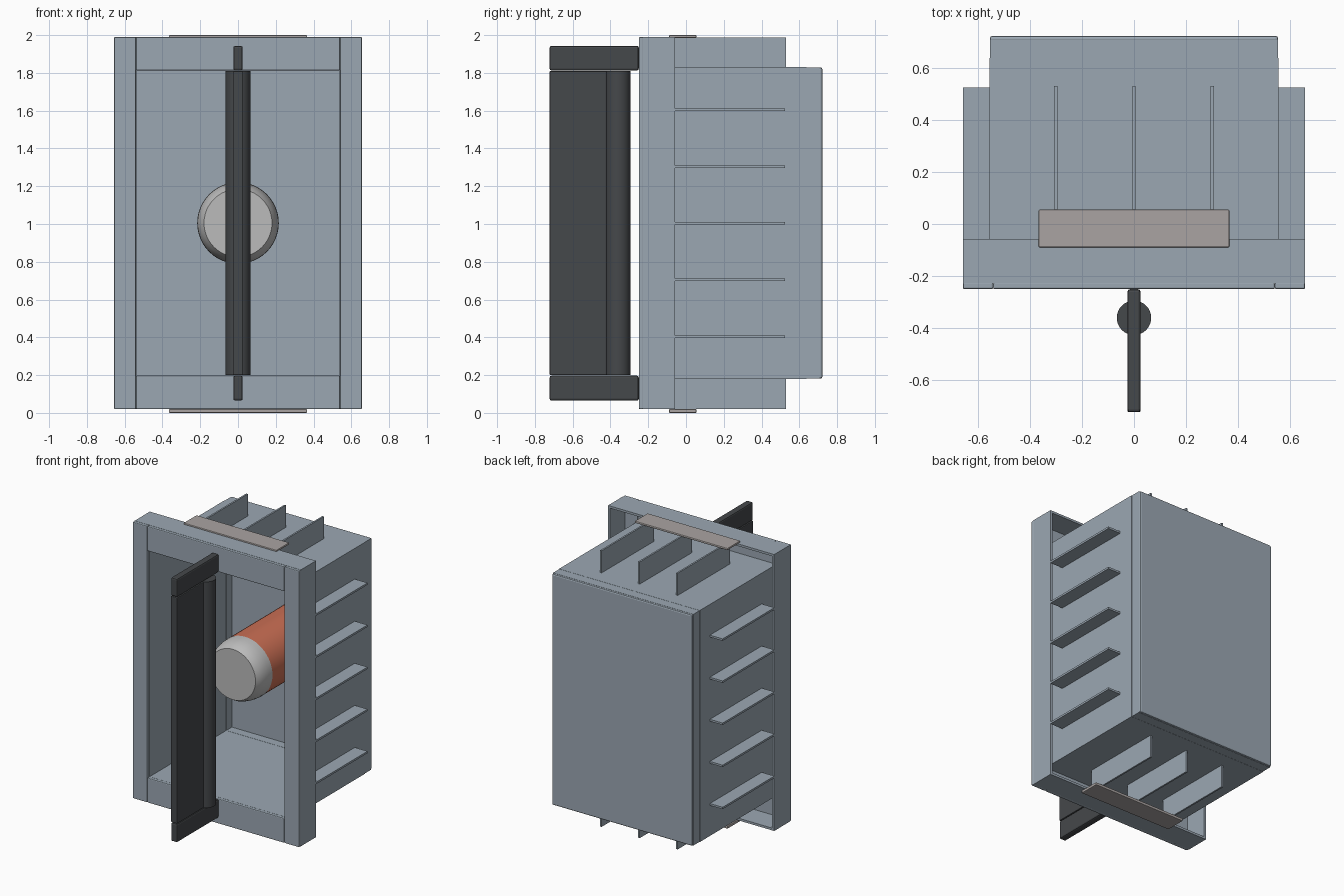
import bpy, math

if "Cube" in bpy.data.objects:
    bpy.data.objects.remove(bpy.data.objects["Cube"])


def material(name, color):
    m = bpy.data.materials.new(name)
    m.diffuse_color = (*color, 1)
    m.use_nodes = True
    m.node_tree.nodes["Principled BSDF"].inputs["Base Color"].default_value = m.diffuse_color
    return m


STEEL = material("blue_steel", (0.33, 0.39, 0.45))
DARK = material("dark_grey", (0.06, 0.065, 0.07))
PLATE = material("warm_grey", (0.4, 0.37, 0.36))
RED = material("coral_red", (0.6, 0.16, 0.09))
LIGHT = material("light_grey", (0.5, 0.5, 0.5))


def make(name, verts, faces, mat, bevel=0.0):
    me = bpy.data.meshes.new(name)
    me.from_pydata(verts, [], faces)
    me.materials.append(mat)
    ob = bpy.data.objects.new(name, me)
    bpy.context.collection.objects.link(ob)
    if bevel:
        b = ob.modifiers.new("bevel", "BEVEL")
        b.width, b.segments = bevel, 2
    return ob


def box(name, x, y, z, mat=STEEL, bevel=0.0):
    verts = [(i, j, k) for i in x for j in y for k in z]
    faces = [(0, 1, 3, 2), (4, 6, 7, 5), (0, 4, 5, 1),
             (2, 3, 7, 6), (0, 2, 6, 4), (1, 5, 7, 3)]
    return make(name, verts, faces, mat, bevel)


def tube(name, hx, z, y, t):
    """Rectangular sleeve along y with wall thickness t."""
    def ring(d, yy):
        return [(-hx + d, yy, z[0] + d), (hx - d, yy, z[0] + d),
                (hx - d, yy, z[1] - d), (-hx + d, yy, z[1] - d)]
    verts = ring(0, y[0]) + ring(0, y[1]) + ring(t, y[1]) + ring(t, y[0])
    faces = []
    for r in range(4):
        for i in range(4):
            j, n = (i + 1) % 4, (r + 1) % 4
            faces.append((r * 4 + i, n * 4 + i, n * 4 + j, r * 4 + j))
    return make(name, verts, faces, STEEL)


def lathe(name, profile, z, mat, n=48):
    """Revolve (radius, y) points around the y axis at height z, ends capped."""
    verts = [(r * math.cos(2 * math.pi * i / n), y, z + r * math.sin(2 * math.pi * i / n))
             for r, y in profile for i in range(n)]
    faces = [(s * n + i, s * n + n + i, s * n + n + (i + 1) % n, s * n + (i + 1) % n)
             for s in range(len(profile) - 1) for i in range(n)]
    faces += [tuple(range(n)), tuple(range((len(profile) - 1) * n, len(profile) * n))[::-1]]
    return make(name, verts, faces, mat)


def smooth(ob):
    bpy.ops.object.select_all(action="DESELECT")
    ob.select_set(True)
    bpy.context.view_layer.objects.active = ob
    bpy.ops.object.shade_smooth_by_angle(angle=math.radians(35))


# hollow housing body, open at the front
tube("housing_body", 0.555, (0.18, 1.83), (-0.225, 0.637), 0.015)

# shallow back cover with a rounded rim
tube("back_cover_rim", 0.553, (0.181, 1.829), (0.637, 0.707), 0.015)
box("back_cover_panel", (-0.553, 0.553), (0.70, 0.722), (0.181, 1.829), STEEL, 0.01)

# front frame: stiles and rails with thin skirts behind them
for side, s in (("left", -1), ("right", 1)):
    box("frame_stile_" + side, sorted((s * 0.54, s * 0.656)), (-0.25, -0.225),
        (0.02, 1.99), STEEL, 0.006)
for end, z in (("bottom", (0.02, 0.197)), ("top", (1.813, 1.99))):
    box("frame_rail_" + end, (-0.54, 0.54), (-0.25, -0.225), z, STEEL, 0.006)
tube("frame_skirt", 0.655, (0.02, 1.99), (-0.228, -0.058), 0.016)

# cooling fins on the sides
for side, s in (("left", -1), ("right", 1)):
    for i in range(5):
        z = 0.404 + 0.3 * i
        box(f"side_fin_{side}_{i + 1}", sorted((s * 0.55, s * 0.655)), (-0.06, 0.523),
            (z - 0.007, z + 0.007))

# cooling fins on the top and bottom
for end, z in (("bottom", (0.02, 0.185)), ("top", (1.825, 1.988))):
    for i in range(3):
        x = 0.3 * (i - 1)
        box(f"{end}_fin_{i + 1}", (x - 0.006, x + 0.006), (-0.06, 0.53), z)

# mounting plates above and below
for end, z in (("bottom", (0.0, 0.02)), ("top", (1.985, 2.0))):
    box("mounting_plate_" + end, (-0.366, 0.366), (-0.09, 0.055), z, PLATE, 0.005)

# dark vertical bar: blade, round post and end blocks
box("bar_blade", (-0.025, 0.025), (-0.722, -0.42), (0.2, 1.81), DARK, 0.005)
post = lathe("bar_post", [(0.066, -0.805), (0.066, 0.805)], 0, DARK, 32)
post.rotation_euler.x = math.pi / 2
post.location = (0, -0.36, 1.005)
smooth(post)
for end, z in (("bottom", (0.065, 0.197)), ("top", (1.813, 1.943))):
    box("bar_end_block_" + end, (-0.025, 0.025), (-0.722, -0.25), z, DARK, 0.01)

# cylinder inside the housing with a rounded light nose
smooth(lathe("inner_cylinder", [(0.215, 0.07), (0.215, 0.702)], 1.005, RED))
smooth(lathe("cylinder_nose", [(0.18, -0.06), (0.195, -0.035), (0.207, 0.0),
                               (0.214, 0.04), (0.216, 0.08)], 1.005, LIGHT))
